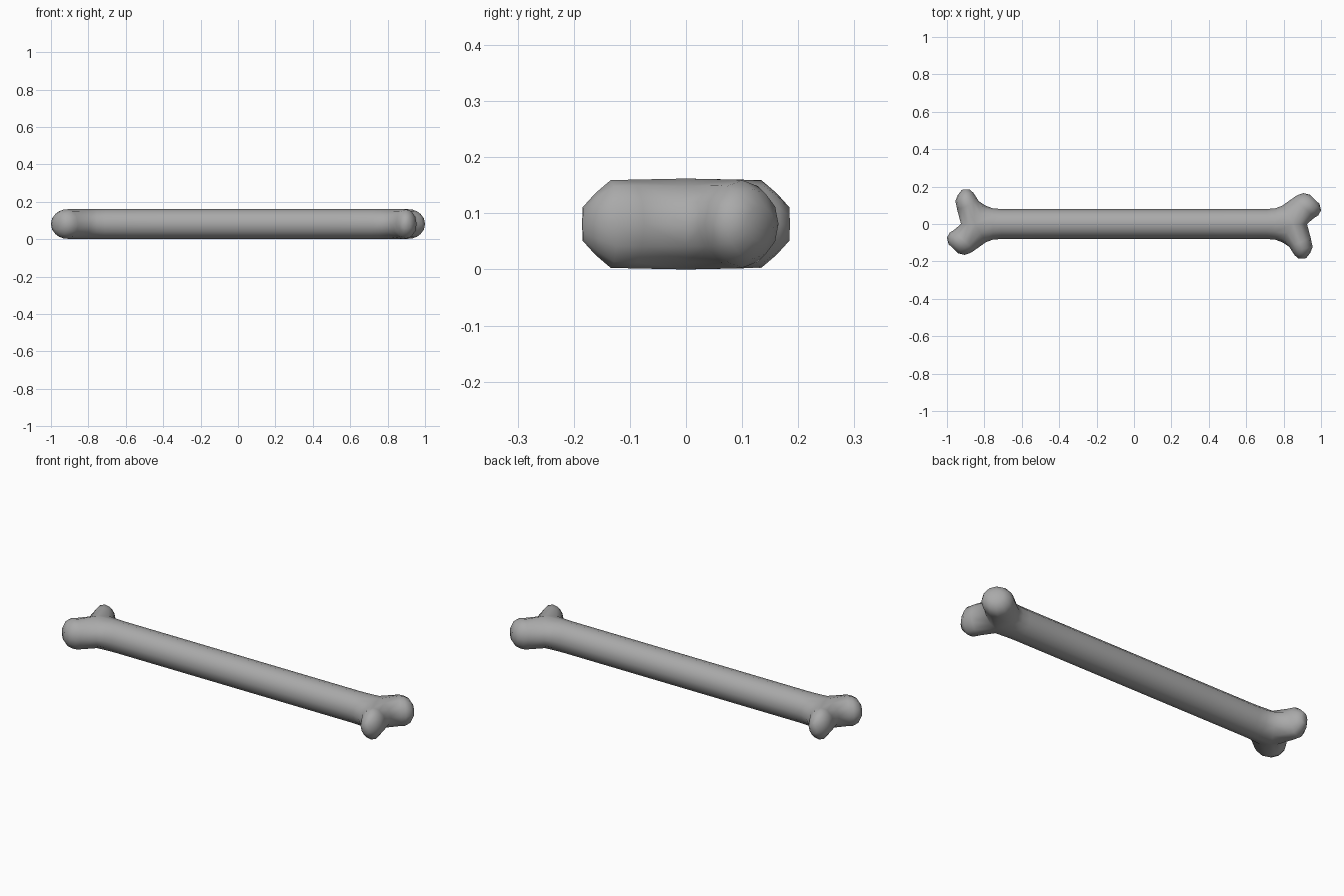
import bpy, bmesh
from math import sin, cos, pi

cube = bpy.data.objects.get("Cube")
if cube:
    bpy.data.objects.remove(cube)

N = 12          # sides of every ring
MID = 0.081     # height of the centre line
ANGLES = [2 * pi * k / N for k in range(N)]   # 0 = top, quarter = outer side

# Lobe rings: outer point, inner point (seen from above), half height
LOBES = {
    1: [((0.855, 0.142), (0.965, 0.034), 0.079),
        ((0.875, 0.155), (0.985, 0.046), 0.078),
        ((0.905, 0.165), (1.0, 0.073), 0.062),
        ((0.94, 0.157), (0.992, 0.107), 0.031)],
    -1: [((0.83, -0.122), (0.945, -0.075), 0.079),
         ((0.845, -0.146), (0.955, -0.123), 0.078),
         ((0.86, -0.168), (0.942, -0.155), 0.055),
         ((0.88, -0.185), (0.92, -0.183), 0.03)],
}


def bridge(bm, a, b):
    for k in range(len(a)):
        j = (k + 1) % len(a)
        bm.faces.new((a[k], a[j], b[j], b[k]))


def lobe_ring(bm, outer, inner, half):
    ring = []
    for t in ANGLES:
        f = (1 - sin(t)) / 2
        ring.append(bm.verts.new((outer[0] + (inner[0] - outer[0]) * f,
                                  outer[1] + (inner[1] - outer[1]) * f,
                                  MID + half * cos(t))))
    return ring


def bone_end(bm, turn):
    """Half of the bone from x = 0 to one forked end."""
    first = len(bm.verts)
    # Shaft
    rings = []
    for x, ry in ((0, 0.08), (0.4, 0.08), (0.71, 0.08), (0.755, 0.084)):
        rings.append([bm.verts.new((x, ry * sin(t), MID + 0.081 * cos(t)))
                      for t in ANGLES])
    # Flared ring where the shaft splits
    split = [bm.verts.new((0.85 - 0.06 * abs(sin(t)), 0.096 * sin(t),
                           MID + 0.081 * cos(t))) for t in ANGLES]
    rings.append(split)
    for a, b in zip(rings, rings[1:]):
        bridge(bm, a, b)
    # Crotch column shared by the two lobes
    half = N // 2
    crotch = [bm.verts.new((0.85 - 0.075 * sin(t), 0, MID + 0.078 * cos(t)))
              for t in ANGLES[half + 1:]]
    for side, steps in LOBES.items():
        previous = [split[side * k] for k in range(half + 1)] + crotch
        for step in steps:
            ring = lobe_ring(bm, *step)
            bridge(bm, previous, ring)
            previous = ring
        bm.faces.new(previous)
    # Turn the half about the vertical axis
    bm.verts.ensure_lookup_table()
    for v in bm.verts[first:]:
        v.co.x *= turn
        v.co.y *= turn


bm = bmesh.new()
for turn in (1, -1):
    bone_end(bm, turn)
bmesh.ops.remove_doubles(bm, verts=bm.verts, dist=0.0005)
bmesh.ops.recalc_face_normals(bm, faces=bm.faces)
for f in bm.faces:
    f.smooth = True

mesh = bpy.data.meshes.new("bone")
bm.to_mesh(mesh)
bm.free()

# Colour
grey = bpy.data.materials.new("bone_grey")
grey.use_nodes = True
colour = (0.4, 0.4, 0.4, 1)
grey.diffuse_color = colour
grey.node_tree.nodes["Principled BSDF"].inputs["Base Color"].default_value = colour
mesh.materials.append(grey)

bone = bpy.data.objects.new("bone", mesh)
bpy.context.collection.objects.link(bone)
